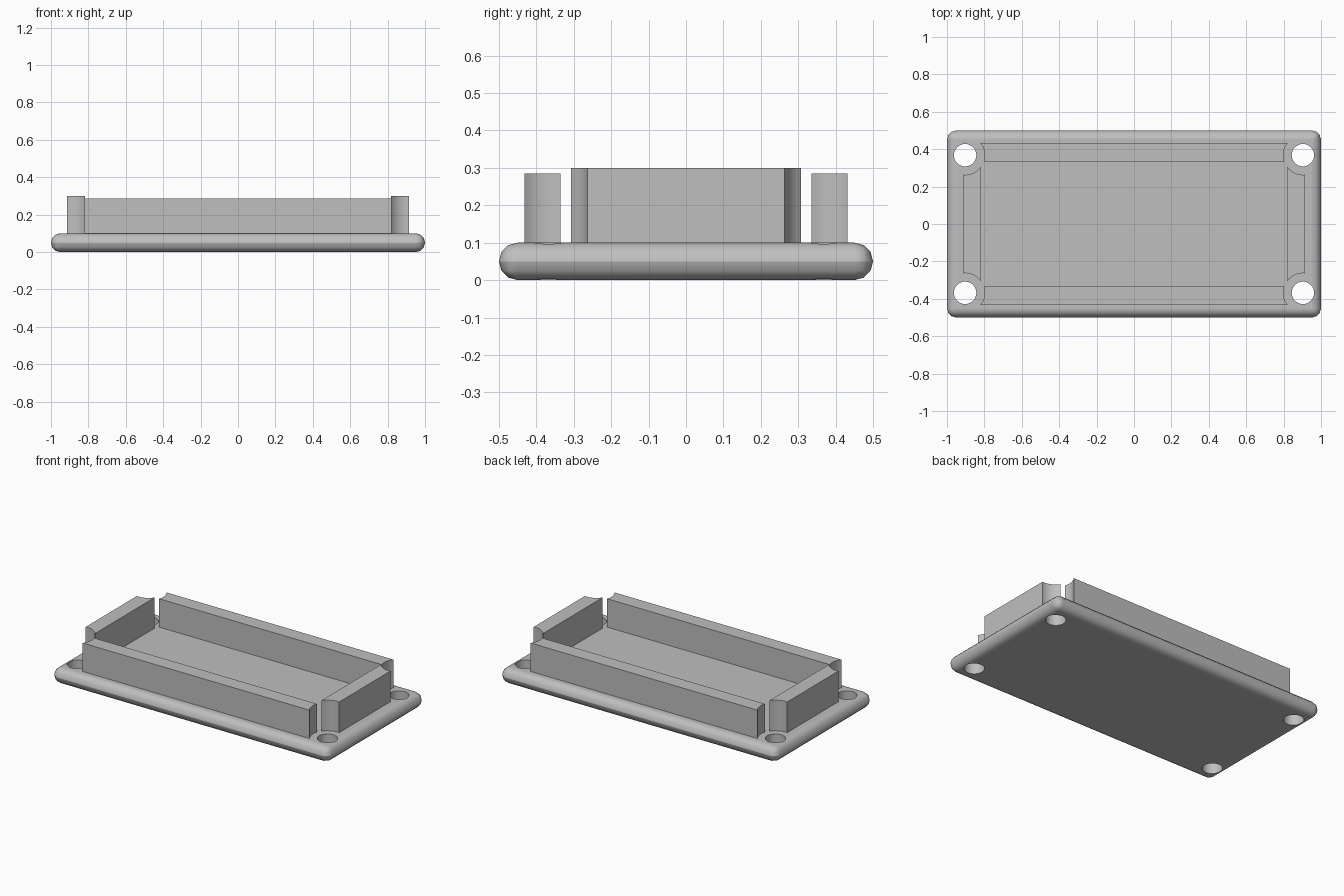
import bpy, bmesh
from math import sqrt, radians

cube = bpy.data.objects.get("Cube")
if cube:
    bpy.data.objects.remove(cube, do_unlink=True)

HOLE_X, HOLE_Y, HOLE_R = 0.903, 0.368, 0.06
RELIEF_R = 0.105
PLATE_H = 0.1

grey = bpy.data.materials.new("plain grey")
grey.use_nodes = True
grey.diffuse_color = (0.52, 0.52, 0.52, 1)
grey.node_tree.nodes["Principled BSDF"].inputs["Base Color"].default_value = grey.diffuse_color


def add_object(name, bm):
    bmesh.ops.recalc_face_normals(bm, faces=bm.faces)
    mesh = bpy.data.meshes.new(name)
    bm.to_mesh(mesh)
    bm.free()
    mesh.materials.append(grey)
    obj = bpy.data.objects.new(name, mesh)
    bpy.context.collection.objects.link(obj)
    return obj


def activate(obj):
    bpy.ops.object.select_all(action='DESELECT')
    obj.select_set(True)
    bpy.context.view_layer.objects.active = obj


def smooth(obj, angle):
    activate(obj)
    bpy.ops.object.shade_smooth_by_angle(angle=radians(angle))
    mod = obj.modifiers.new("even_normals", 'WEIGHTED_NORMAL')
    mod.keep_sharp = True


# Base plate with fully rounded rim
bm = bmesh.new()
bmesh.ops.create_cube(bm, size=1)
for v in bm.verts:
    v.co = (v.co.x * 2, v.co.y, (v.co.z + 0.5) * PLATE_H)
bmesh.ops.bevel(bm, geom=bm.edges[:], offset=0.0495, segments=3,
                profile=0.5, affect='EDGES')
plate = add_object("base_plate", bm)

# Four corner screw holes
bm = bmesh.new()
for sx in (-1, 1):
    for sy in (-1, 1):
        made = bmesh.ops.create_cone(bm, cap_ends=True, segments=32, radius1=HOLE_R,
                                     radius2=HOLE_R, depth=PLATE_H * 3)
        bmesh.ops.translate(bm, verts=made["verts"], vec=(sx * HOLE_X, sy * HOLE_Y, 0.05))
cutter = add_object("hole_cutter", bm)
cutter.hide_render = True
cut = plate.modifiers.new("holes", 'BOOLEAN')
cut.object = cutter
cut.solver = 'EXACT'
activate(plate)
bpy.ops.object.modifier_apply(modifier=cut.name)
bpy.data.objects.remove(cutter, do_unlink=True)
smooth(plate, 40)


# Upright walls whose ends curve around the screw holes
def wall(name, along, across, inner, outer, top, side, swap):
    steps = 10
    end = []
    for i in range(steps + 1):
        v = inner + (outer - inner) * i / steps
        end.append((along - sqrt(RELIEF_R ** 2 - (v - across) ** 2), v))
    outline = end + [(-u, v) for u, v in reversed(end)]
    bm = bmesh.new()
    points = [(v * side, u) if swap else (u, v * side) for u, v in outline]
    face = bm.faces.new([bm.verts.new((x, y, PLATE_H - 0.001)) for x, y in points])
    made = bmesh.ops.extrude_face_region(bm, geom=[face])
    for v in made["geom"]:
        if isinstance(v, bmesh.types.BMVert):
            v.co.z = top
    smooth(add_object(name, bm), 30)


for side, name in ((-1, "front_wall"), (1, "back_wall")):
    wall(name, HOLE_X, HOLE_Y, 0.335, 0.432, 0.285, side, False)
for side, name in ((-1, "right_wall"), (1, "left_wall")):
    wall(name, HOLE_Y, HOLE_X, 0.817, 0.915, 0.3, side, True)
